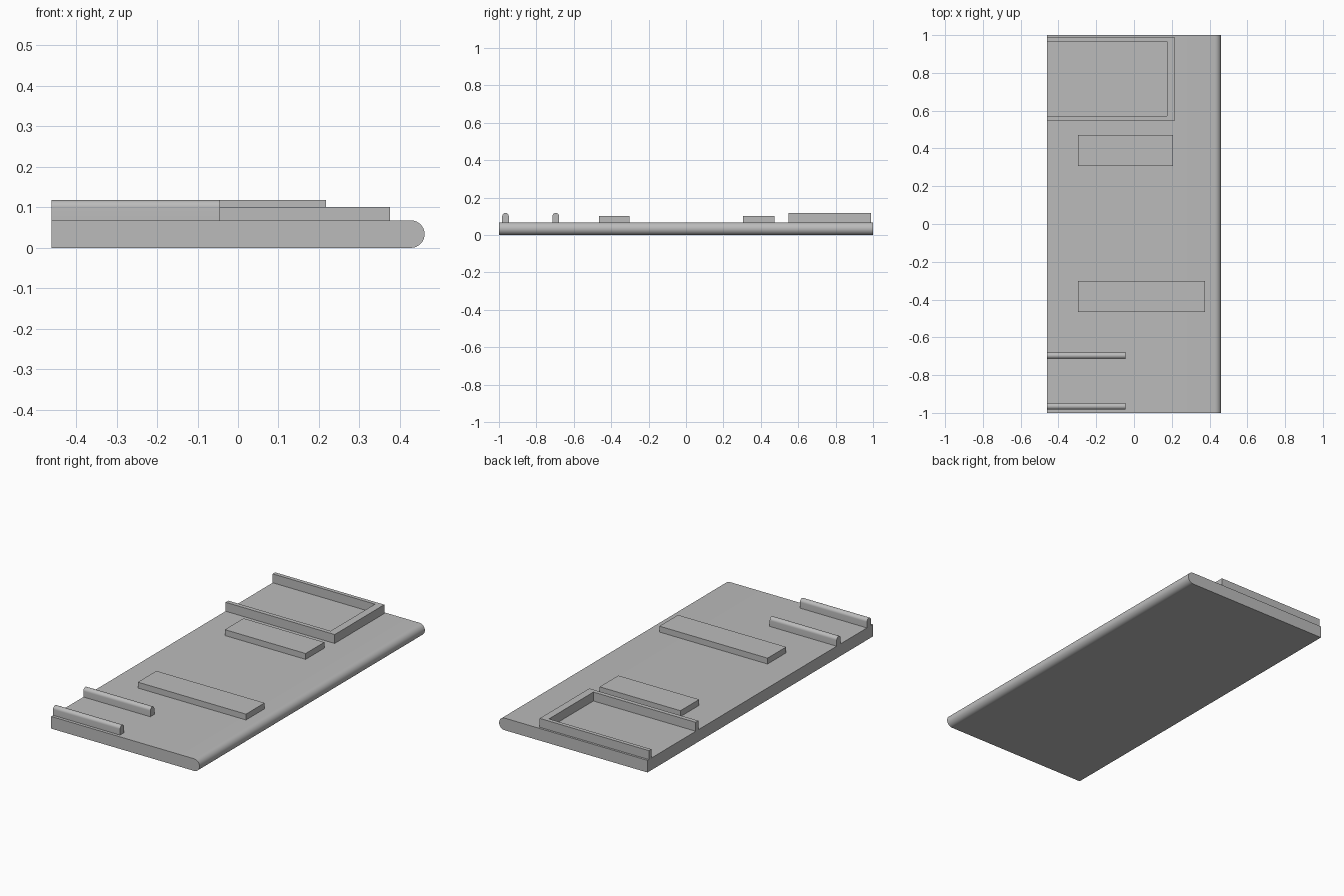
import bpy, bmesh, math
from mathutils import Vector

if "Cube" in bpy.data.objects:
    bpy.data.objects.remove(bpy.data.objects["Cube"])

grey = bpy.data.materials.new("plain_grey")
grey.diffuse_color = (0.5, 0.5, 0.5, 1)
grey.use_nodes = True
grey.node_tree.nodes["Principled BSDF"].inputs["Base Color"].default_value = grey.diffuse_color

LEFT, RIGHT, TOP = -0.461, 0.461, 0.068


def extrude(name, points, depth, smooth=False):
    """Solid made by sweeping a closed outline along the depth vector."""
    bm = bmesh.new()
    face = bm.faces.new([bm.verts.new(p) for p in points])
    out = bmesh.ops.extrude_face_region(bm, geom=[face])
    verts = [v for v in out["geom"] if isinstance(v, bmesh.types.BMVert)]
    bmesh.ops.translate(bm, verts=verts, vec=Vector(depth))
    bmesh.ops.recalc_face_normals(bm, faces=bm.faces)
    mesh = bpy.data.meshes.new(name)
    bm.to_mesh(mesh)
    bm.free()
    mesh.materials.append(grey)
    obj = bpy.data.objects.new(name, mesh)
    bpy.context.collection.objects.link(obj)
    if smooth:
        bpy.ops.object.select_all(action='DESELECT')
        obj.select_set(True)
        bpy.context.view_layer.objects.active = obj
        bpy.ops.object.shade_smooth_by_angle(angle=math.radians(30))
    return obj


def arc(cu, cv, r, start, end, steps=16):
    """Points on a circular arc, angles in degrees."""
    angles = [math.radians(start + (end - start) * i / steps) for i in range(steps + 1)]
    return [(cu + r * math.cos(a), cv + r * math.sin(a)) for a in angles]


# Base slab with a bullnose right edge
r = TOP / 2
profile = [(LEFT, TOP), (LEFT, 0)] + arc(RIGHT - r, r, r, -90, 90)
extrude("base_slab", [(x, -1, z) for x, z in profile], (0, 2, 0), True)

# Raised three-sided frame, open on the left
outline = [(LEFT, 0.548), (0.217, 0.548), (0.217, 0.988), (LEFT, 0.988),
           (LEFT, 0.966), (0.175, 0.966), (0.175, 0.572), (LEFT, 0.572)]
extrude("raised_frame", [(x, y, TOP) for x, y in outline], (0, 0, 0.05))

# Low rectangular pads
for name, x1, y0, y1 in (("back_pad", 0.206, 0.306, 0.472),
                         ("front_pad", 0.376, -0.466, -0.301)):
    corners = [(-0.296, y0), (x1, y0), (x1, y1), (-0.296, y1)]
    extrude(name, [(x, y, TOP) for x, y in corners], (0, 0, 0.033))

# Round-topped rails
w = 0.0175
for name, cy in (("outer_rail", -0.965), ("inner_rail", -0.696)):
    profile = [(cy - w, TOP), (cy + w, TOP)] + arc(cy, 0.118 - w, w, 0, 180)
    extrude(name, [(LEFT, y, z) for y, z in profile], (0.416, 0, 0), True)
